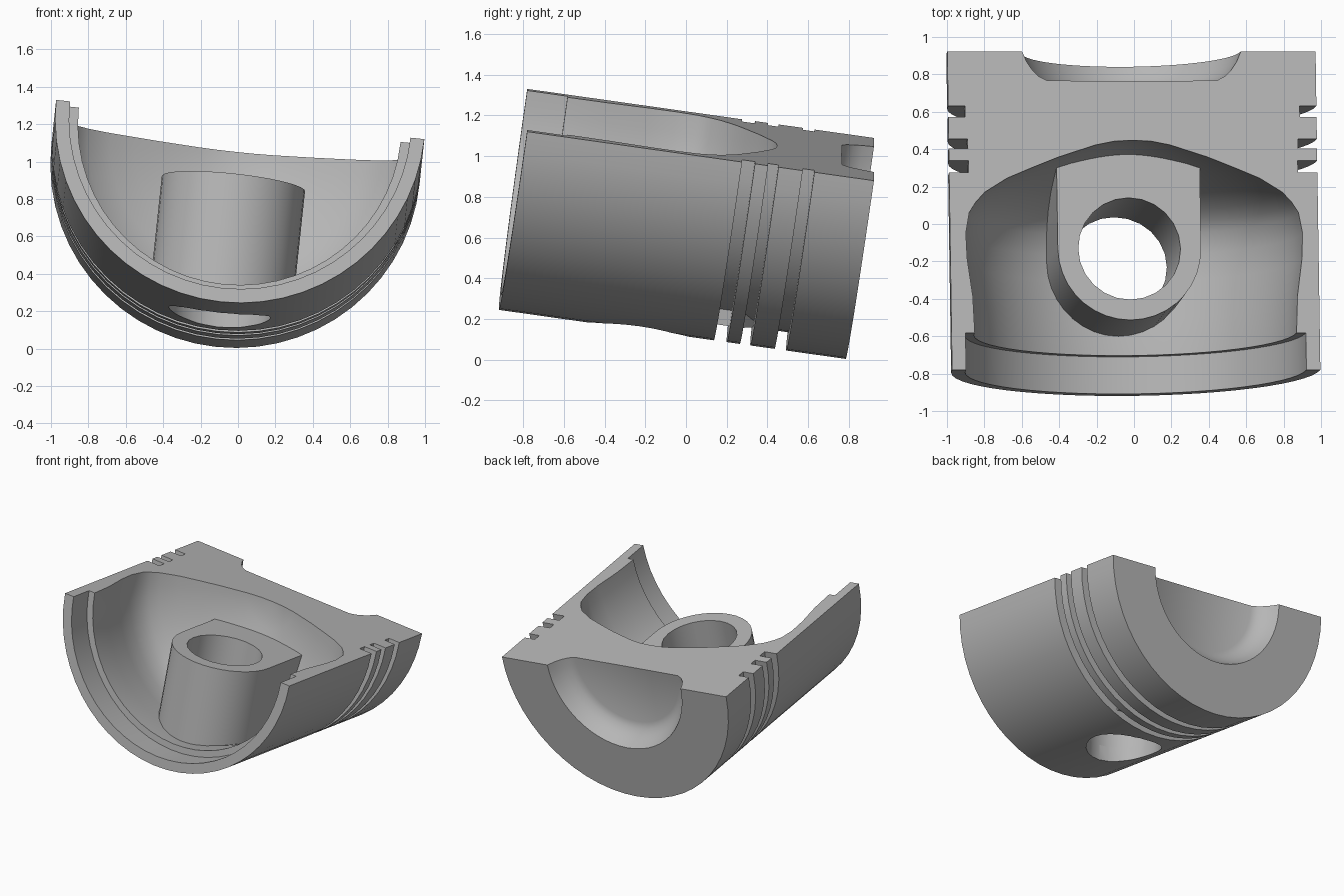
import bpy, bmesh, math
from mathutils import Matrix, Vector

cube = bpy.data.objects.get("Cube")
if cube:
    bpy.data.objects.remove(cube, do_unlink=True)

# Leaning frame: u across, a along the cylinder axis, n out of the cut plane
u = Vector((0.9944, 0, -0.106)).normalized()
a = Vector((-0.015, 0.99, -0.14))
a = (a - u * a.dot(u)).normalized()
n = u.cross(a)
origin = Vector((0.012, -0.78, 1.225))
FRAME = Matrix.Translation(origin) @ Matrix((u, a, n)).transposed().to_4x4()

R, LENGTH = 0.99, 1.72
PIN_Y, PIN_R = 0.69, 0.275
BOSS_R, BOSS_TOP, BOSS_BASE = 0.385, -0.25, -0.875

metal = bpy.data.materials.new("grey metal")
metal.use_nodes = True
grey = (0.47, 0.47, 0.47, 1)
metal.diffuse_color = grey
metal.node_tree.nodes["Principled BSDF"].inputs["Base Color"].default_value = grey


def make_object(name, bm):
    bmesh.ops.recalc_face_normals(bm, faces=bm.faces)
    mesh = bpy.data.meshes.new(name)
    bm.to_mesh(mesh)
    bm.free()
    mesh.transform(FRAME)
    mesh.materials.append(metal)
    obj = bpy.data.objects.new(name, mesh)
    bpy.context.collection.objects.link(obj)
    return obj


def half_turn(name, profile, steps):
    """Spin a closed (radius, along) outline half way round the axis."""
    bm = bmesh.new()
    face = bm.faces.new([bm.verts.new((r, y, 0)) for r, y in profile])
    bmesh.ops.spin(bm, geom=[face] + face.edges[:] + face.verts[:],
                   cent=(0, 0, 0), axis=(0, 1, 0), angle=math.pi,
                   steps=steps, use_duplicate=False)
    # the starting cap is kept or rebuilt so the solid is closed
    bmesh.ops.remove_doubles(bm, verts=bm.verts, dist=1e-5)
    holes = [e for e in bm.edges if e.is_boundary]
    if holes:
        bmesh.ops.holes_fill(bm, edges=holes, sides=0)
    return make_object(name, bm)


def prism(name, outline, low, high):
    """Extrude an (across, along) outline between two heights."""
    bm = bmesh.new()
    face = bm.faces.new([bm.verts.new((x, y, low)) for x, y in outline])
    top = bmesh.ops.extrude_face_region(bm, geom=[face])["geom"]
    verts = [v for v in top if isinstance(v, bmesh.types.BMVert)]
    bmesh.ops.translate(bm, verts=verts, vec=(0, 0, high - low))
    return make_object(name, bm)


def arc(radius, start, end, count):
    return [(radius * math.cos(t), PIN_Y + radius * math.sin(t))
            for t in (start + (end - start) * i / count for i in range(count + 1))]


# Inner dome and skirt wall, from the axis out to the open end
cavity = [(0, 1.24), (0.1, 1.235), (0.2, 1.215), (0.4, 1.15), (0.55, 1.09),
          (0.68, 1.035), (0.8, 0.96), (0.85, 0.905), (0.885, 0.85),
          (0.905, 0.74), (0.9, 0.6), (0.873, 0.4), (0.865, 0.2)]
# Stepped open end
rim = [(0.915, 0.2), (0.915, 0), (R, 0)]
# Ring grooves
grooves = []
for start, end, inner in ((1.066, 1.13, 0.885), (1.195, 1.247, 0.888), (1.367, 1.425, 0.9)):
    grooves += [(R, start), (inner, start), (inner, end), (R, end)]
# Crown with its bowl
crown = [(R, LENGTH), (0.588, LENGTH), (0.565, 1.665), (0.535, 1.62),
         (0.5, 1.585), (0.455, 1.562), (0, 1.56)]
body = half_turn("piston_body", cavity + rim + grooves + crown, 28)

# Pin boss: round at the front, straight sides running back into the dome
boss = prism("pin_boss", arc(BOSS_R, math.pi, 2 * math.pi, 18)
             + [(BOSS_R, 1.19), (0.25, 1.26), (-0.25, 1.26), (-BOSS_R, 1.19)],
             BOSS_BASE, BOSS_TOP)

# Pin bore through the boss and the skirt
bore = prism("bore_cutter", arc(PIN_R, 0, 2 * math.pi, 24)[:-1], -1.3, -0.1)
bore.hide_render = True
for obj in (body, boss):
    cut = obj.modifiers.new("pin_bore", 'BOOLEAN')
    cut.operation, cut.solver, cut.object = 'DIFFERENCE', 'EXACT', bore
    bpy.ops.object.select_all(action='DESELECT')
    obj.select_set(True)
    bpy.context.view_layer.objects.active = obj
    bpy.ops.object.modifier_apply(modifier=cut.name)
    bpy.ops.object.shade_smooth_by_angle(angle=math.radians(28))
bpy.data.objects.remove(bore, do_unlink=True)
